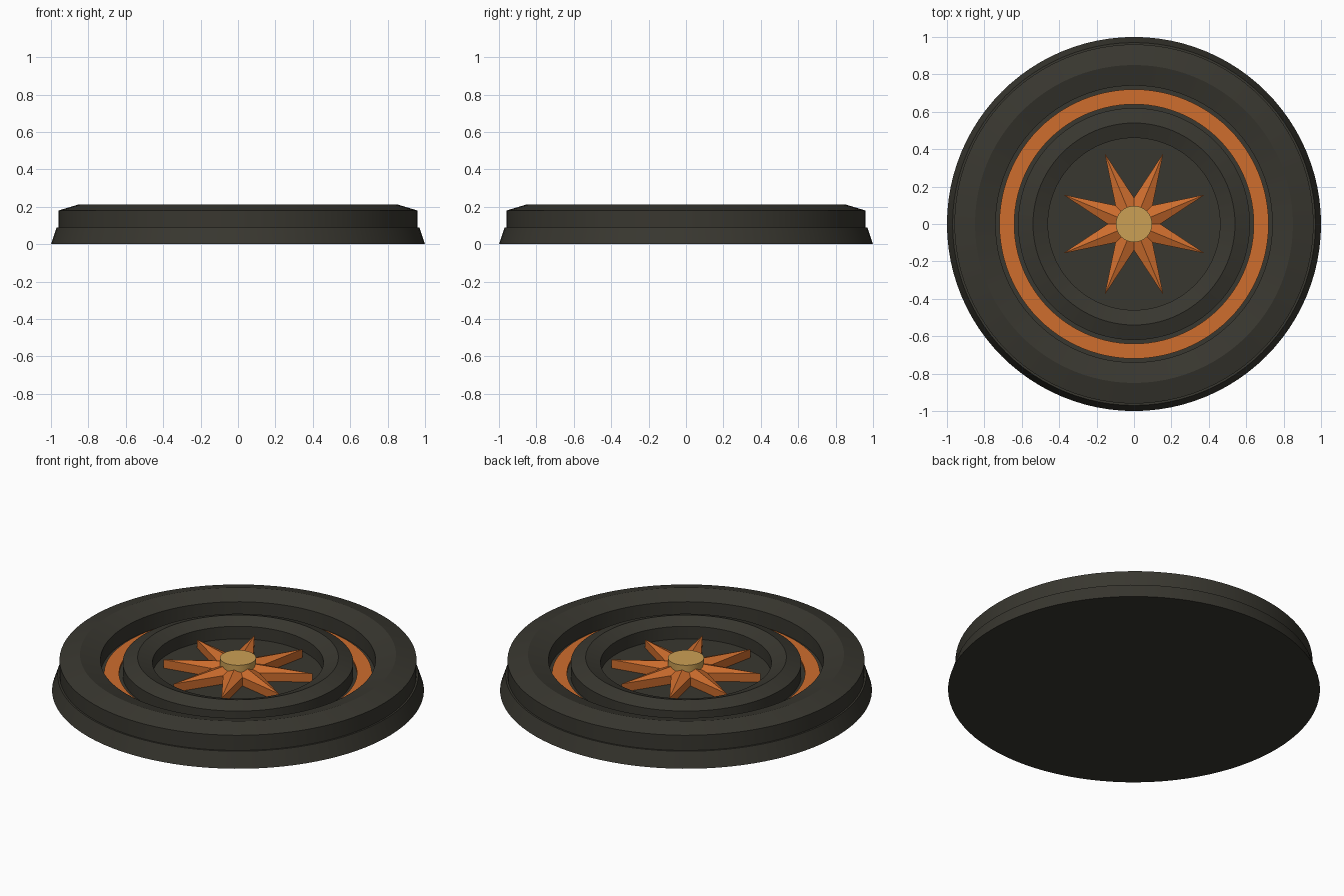
import bpy, bmesh, math

if "Cube" in bpy.data.objects:
    bpy.data.objects.remove(bpy.data.objects["Cube"], do_unlink=True)

SEG = 96
FLOOR = 0.09


def material(name, rgb):
    m = bpy.data.materials.new(name)
    m.use_nodes = True
    m.diffuse_color = (*rgb, 1)
    m.node_tree.nodes["Principled BSDF"].inputs["Base Color"].default_value = (*rgb, 1)
    return m


dark = material("dark stone", (0.040, 0.038, 0.029))
orange = material("copper orange", (0.62, 0.155, 0.027))
gold = material("pale gold", (0.60, 0.35, 0.09))


def finish(name, bm, mat, smooth=True):
    bmesh.ops.recalc_face_normals(bm, faces=bm.faces)
    mesh = bpy.data.meshes.new(name)
    bm.to_mesh(mesh)
    bm.free()
    mesh.materials.append(mat)
    obj = bpy.data.objects.new(name, mesh)
    bpy.context.collection.objects.link(obj)
    if smooth:
        bpy.ops.object.select_all(action="DESELECT")
        obj.select_set(True)
        bpy.context.view_layer.objects.active = obj
        bpy.ops.object.shade_smooth_by_angle(angle=math.radians(12))
    return obj


def ring(name, profile, mat):
    """Revolve a closed (radius, height) profile about z."""
    bm = bmesh.new()
    loops = []
    for i in range(SEG):
        a = math.tau * i / SEG
        loops.append([bm.verts.new((r * math.cos(a), r * math.sin(a), z)) for r, z in profile])
    n = len(profile)
    for i in range(SEG):
        a, b = loops[i], loops[(i + 1) % SEG]
        for j in range(n):
            k = (j + 1) % n
            bm.faces.new((a[j], b[j], b[k], a[k]))
    return finish(name, bm, mat)


def drum(name, r_bottom, r_top, z0, z1, mat):
    bm = bmesh.new()
    bmesh.ops.create_cone(bm, cap_ends=True, segments=SEG, radius1=r_bottom,
                          radius2=r_top, depth=z1 - z0)
    bmesh.ops.translate(bm, verts=bm.verts, vec=(0, 0, (z0 + z1) / 2))
    return finish(name, bm, mat)


def ridged_ring(name, r_in, r_out, shoulder, peak):
    mid = (r_in + r_out) / 2
    ring(name, [(r_in, FLOOR), (r_out, FLOOR), (r_out, shoulder),
                (mid, peak), (r_in, shoulder)], dark)


# Base plate and the two raised rims
drum("base_plate", 1.0, 0.97, 0, FLOOR, dark)
ridged_ring("outer_rim", 0.74, 0.96, 0.18, 0.213)
ridged_ring("inner_rim", 0.46, 0.62, 0.165, 0.195)

# Inlaid band in the groove between the rims
ring("groove_band", [(0.64, FLOOR), (0.72, FLOOR), (0.72, 0.102), (0.64, 0.102)], orange)

# Eight-pointed star with ridged arms
bm = bmesh.new()
low, high = [], []
for i in range(16):
    a = math.pi * i / 8
    r = 0.41 if i % 2 else 0.14
    x, y = r * math.cos(a), r * math.sin(a)
    low.append(bm.verts.new((x, y, FLOOR)))
    high.append(bm.verts.new((x, y, 0.14)))
peak = bm.verts.new((0, 0, 0.172))
for i in range(16):
    k = (i + 1) % 16
    bm.faces.new((low[i], low[k], high[k], high[i]))
    bm.faces.new((high[i], high[k], peak))
bm.faces.new(low[::-1])
finish("star", bm, orange, smooth=False)

# Centre hub
drum("hub", 0.097, 0.097, FLOOR, 0.193, gold)
